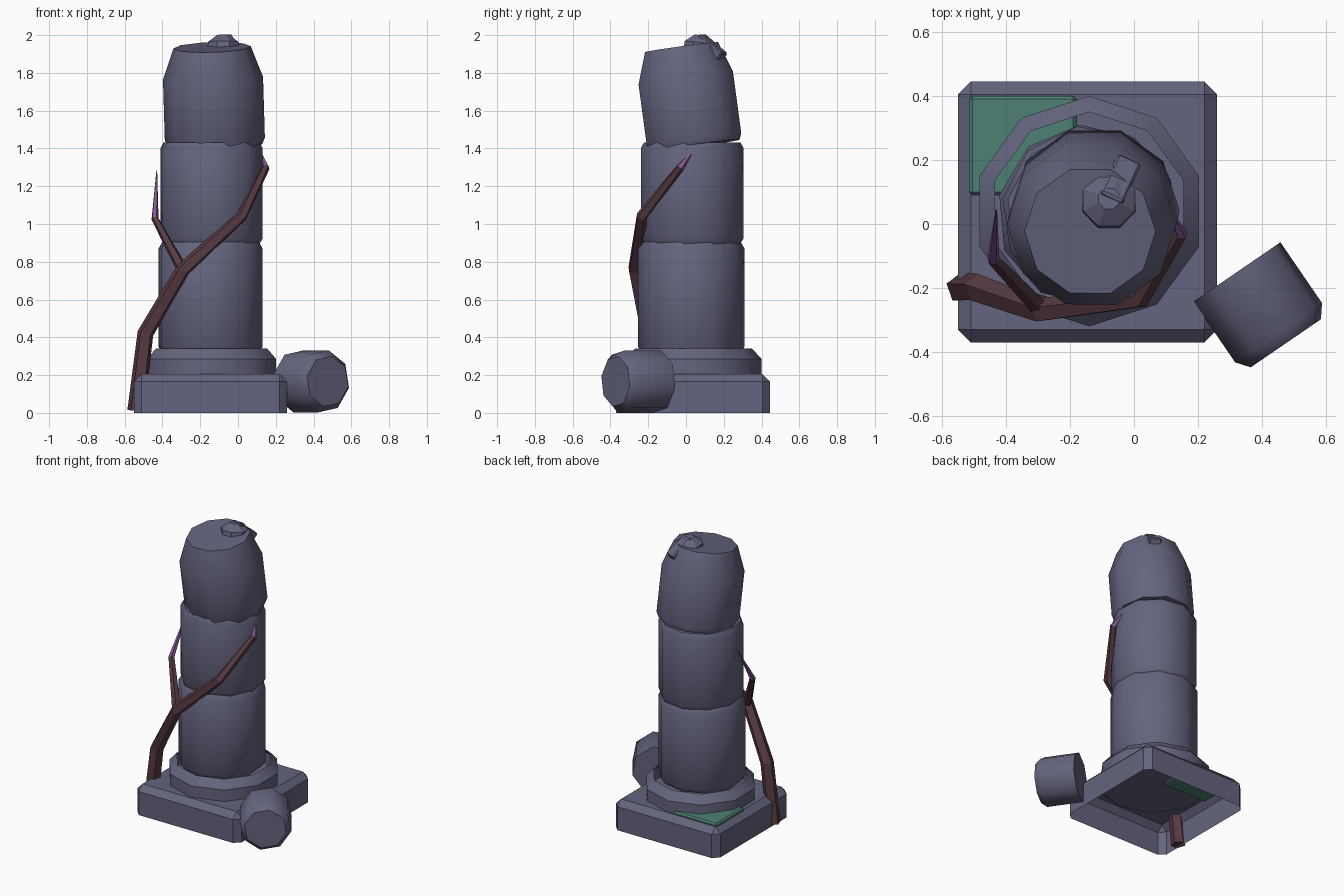
import bpy, bmesh, math
from mathutils import Vector, Matrix

if "Cube" in bpy.data.objects:
    bpy.data.objects.remove(bpy.data.objects["Cube"])

def material(name, rgb):
    m = bpy.data.materials.new(name)
    m.diffuse_color = (*rgb, 1)
    m.use_nodes = True
    m.node_tree.nodes["Principled BSDF"].inputs["Base Color"].default_value = m.diffuse_color
    return m

STONE = material("slate_stone", (0.127, 0.127, 0.21))
BARK = material("dark_bark", (0.095, 0.042, 0.055))
TIP = material("purple_shoot", (0.24, 0.10, 0.30))
MOSS = material("green_moss", (0.076, 0.216, 0.175))

def finish(name, bm, mats, smooth=None):
    bmesh.ops.recalc_face_normals(bm, faces=bm.faces[:])
    me = bpy.data.meshes.new(name)
    bm.to_mesh(me)
    bm.free()
    ob = bpy.data.objects.new(name, me)
    bpy.context.collection.objects.link(ob)
    for m in mats:
        me.materials.append(m)
    if smooth:
        bpy.ops.object.select_all(action='DESELECT')
        bpy.context.view_layer.objects.active = ob
        ob.select_set(True)
        bpy.ops.object.shade_smooth_by_angle(angle=math.radians(smooth))
    return ob

def add_rings(bm, rings, cap_start=True, cap_end=True):
    n = len(rings[0])
    for a, b in zip(rings, rings[1:]):
        for i in range(n):
            bm.faces.new((a[i], a[(i + 1) % n], b[(i + 1) % n], b[i]))
    if cap_start:
        bm.faces.new(rings[0][::-1])
    if cap_end:
        bm.faces.new(rings[-1])

def lathe(name, profile, sides, base, axis=(0, 0, 1), turn=0, smooth=40,
          cap_start=True, cap_end=True):
    """Revolve (radius, height) pairs around an axis starting at base."""
    rot = Vector((0, 0, 1)).rotation_difference(Vector(axis)).to_matrix()
    bm = bmesh.new()
    rings = []
    for r, h in profile:
        ring = []
        for i in range(sides):
            a = math.radians(90 + turn) + math.tau * i / sides
            ring.append(bm.verts.new(
                Vector(base) + rot @ Vector((r * math.cos(a), r * math.sin(a), h))))
        rings.append(ring)
    add_rings(bm, rings, cap_start, cap_end)
    return finish(name, bm, [STONE], smooth)

def box(name, lo, hi, bevel, mat, open_bottom=False, matrix=None):
    lo, hi = Vector(lo), Vector(hi)
    bm = bmesh.new()
    bmesh.ops.create_cube(bm, size=1)
    for v in bm.verts:
        v.co = (lo + hi) / 2 + Vector(a * b for a, b in zip(v.co, hi - lo))
    if bevel:
        edges = [e for e in bm.edges if max(v.co.z for v in e.verts) > lo.z + 1e-4]
        bmesh.ops.bevel(bm, geom=edges, offset=bevel, segments=1, affect='EDGES')
    if open_bottom:
        bottom = [f for f in bm.faces if all(v.co.z < lo.z + 1e-4 for v in f.verts)]
        bmesh.ops.delete(bm, geom=bottom, context='FACES')
    if matrix:
        bmesh.ops.transform(bm, matrix=matrix, verts=bm.verts)
    return finish(name, bm, [mat])

def vine(name, path, sides=5):
    """Tapered tube through (x, y, z, radius); the last stretch is the shoot."""
    pts = [Vector(p[:3]) for p in path]
    bm = bmesh.new()
    rings = []
    for k, p in enumerate(pts):
        d = (pts[min(k + 1, len(pts) - 1)] - pts[max(k - 1, 0)]).normalized()
        u = d.cross(Vector((0.3, 1, 0))).normalized()
        w = d.cross(u)
        r = path[k][3]
        rings.append([bm.verts.new(p + r * (u * math.cos(math.tau * i / sides)
                                            + w * math.sin(math.tau * i / sides)))
                      for i in range(sides)])
    add_rings(bm, rings)
    shoot = set(rings[-1])
    for f in bm.faces:
        f.material_index = 1 if shoot & set(f.verts) else 0
    return finish(name, bm, [BARK, TIP])

# Plinth, hollow underneath, and moss patch in its back left corner
box("plinth", (-0.55, -0.37, 0), (0.26, 0.445, 0.205), 0.04, STONE, True)
box("moss_patch", (-0.515, 0.09, 0.195), (-0.18, 0.40, 0.222), 0.01, MOSS)

# Collar ring, open at the top around the shaft
lathe("base_collar", [(0.36, 0.2), (0.36, 0.285), (0.31, 0.34)], 10,
      (-0.14, 0.04, 0), cap_start=False, cap_end=False)

# Shaft drums
lathe("lower_drum", [(0.258, 0.315), (0.283, 0.35), (0.283, 0.87), (0.262, 0.905)], 10,
      (-0.145, 0.028, 0), turn=5)
lathe("middle_drum", [(0.258, 0.895), (0.275, 0.925), (0.275, 1.40), (0.258, 1.432)], 10,
      (-0.14, 0.033, 0), turn=8)
lathe("leaning_top_drum", [(0.25, -0.015), (0.265, 0.02), (0.265, 0.345), (0.205, 0.51)], 10,
      (-0.122, 0.045, 1.43), axis=(-0.03, -0.135, 1), turn=18)

# Rubble on the broken top
lathe("top_rubble", [(0.09, 0), (0.088, 0.035), (0.035, 0.075)], 8,
      (-0.078, 0.07, 1.925), axis=(0, 0.12, 1), turn=22.5, smooth=15)
box("rubble_sliver", (-0.04, -0.085, -0.02), (0.04, 0.085, 0.02), 0.008, STONE,
    matrix=Matrix.Translation((-0.045, 0.135, 1.94))
    @ Matrix.Rotation(math.radians(-25), 4, 'Z')
    @ Matrix.Rotation(math.radians(-38), 4, 'X'))

# Fallen drum piece lying at the front right corner
lathe("fallen_drum", [(0.168, 0), (0.168, 0.23), (0.136, 0.27)], 8,
      (0.322, -0.150, 0.167), axis=(0.565, -0.825, 0), turn=22.5, smooth=46)

# Climbing root and its side branch
vine("climbing_root", [(-0.54, -0.20, 0.01, 0.048), (-0.49, -0.20, 0.42, 0.045),
                       (-0.29, -0.27, 0.76, 0.04), (0.02, -0.235, 1.04, 0.03),
                       (0.147, -0.03, 1.30, 0.022), (0.115, 0.04, 1.39, 0.002)])
vine("root_branch", [(-0.29, -0.265, 0.75, 0.03), (-0.44, -0.11, 1.03, 0.02),
                     (-0.43, 0.045, 1.285, 0.002)])
